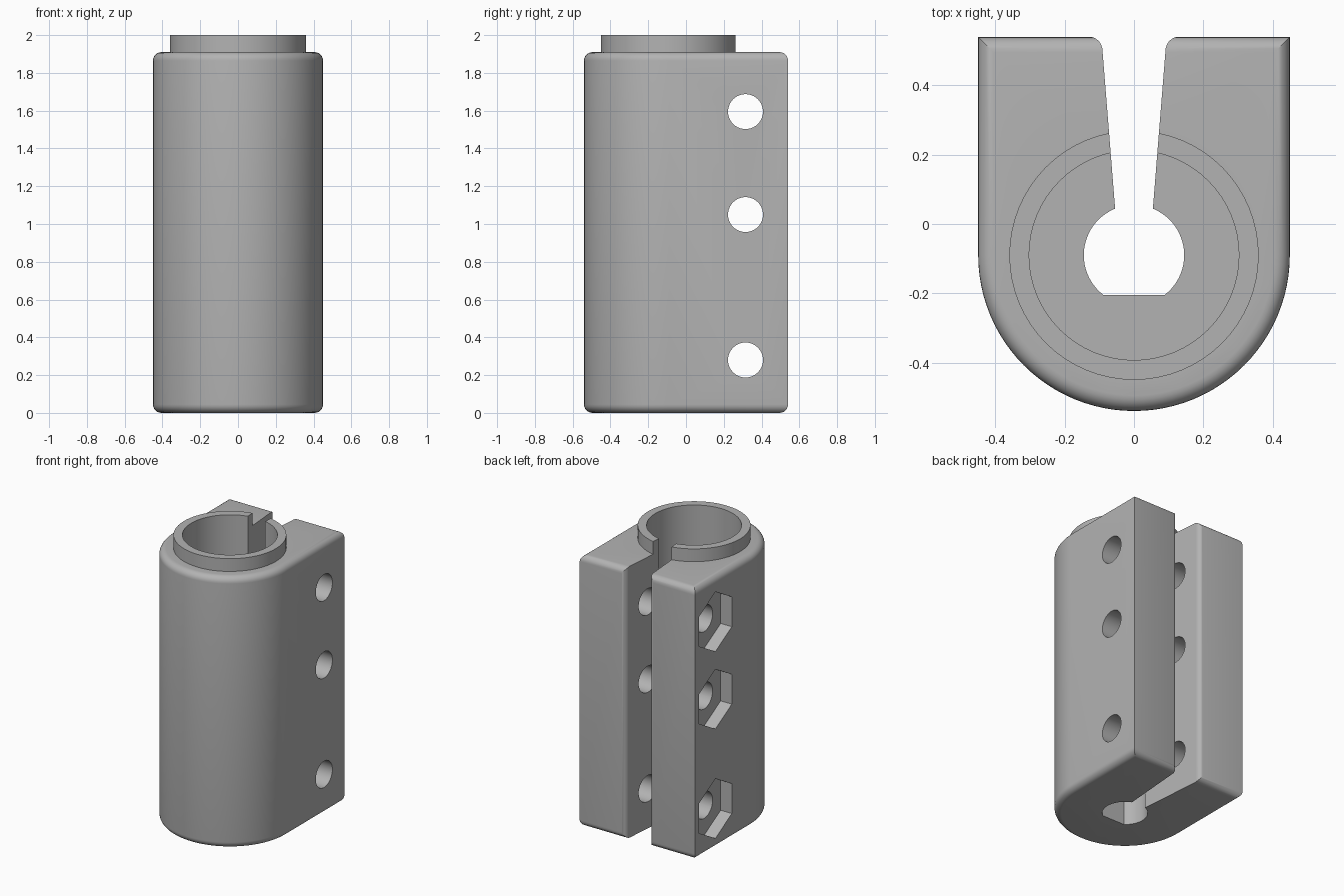
import bpy
import bmesh
from math import pi, sin, cos, asin, radians
from mathutils import Matrix

cube = bpy.data.objects.get("Cube")
if cube:
    bpy.data.objects.remove(cube, do_unlink=True)

# Main dimensions
HALF_W, BACK_Y, AXIS_Y = 0.45, 0.54, -0.09
BODY_TOP, TOP, BORE_FLOOR = 1.91, 2.0, 0.6
SCREW_Y, SCREW_Z = 0.315, (0.28, 1.05, 1.595)

grey = bpy.data.materials.new("plain grey")
grey.use_nodes = True
colour = (0.45, 0.45, 0.45, 1)
grey.diffuse_color = colour
grey.node_tree.nodes["Principled BSDF"].inputs["Base Color"].default_value = colour


def arc(cx, cy, r, start, end, n):
    return [(cx + r * cos(start + (end - start) * i / n),
             cy + r * sin(start + (end - start) * i / n)) for i in range(n + 1)]


def prism(name, outline, z0, z1, round_rims=0, matrix=None):
    """Extrude a counter-clockwise outline, optionally rounding both rims."""
    bm = bmesh.new()
    face = bm.faces.new([bm.verts.new((x, y, z0)) for x, y in outline])
    top = bmesh.ops.extrude_face_region(bm, geom=[face])["geom"]
    bmesh.ops.translate(bm, vec=(0, 0, z1 - z0),
                        verts=[v for v in top if isinstance(v, bmesh.types.BMVert)])
    bmesh.ops.recalc_face_normals(bm, faces=bm.faces)
    if round_rims:
        rims = [e for e in bm.edges if abs(e.verts[0].co.z - e.verts[1].co.z) < 1e-5]
        bmesh.ops.bevel(bm, geom=rims, offset=round_rims, segments=6,
                        profile=0.5, affect='EDGES')
    if matrix:
        bmesh.ops.transform(bm, matrix=matrix, verts=bm.verts)
    mesh = bpy.data.meshes.new(name)
    bm.to_mesh(mesh)
    bm.free()
    obj = bpy.data.objects.new(name, mesh)
    bpy.context.collection.objects.link(obj)
    mesh.materials.append(grey)
    return obj


def combine(target, tool, operation='DIFFERENCE'):
    """Apply a boolean and discard the tool."""
    mod = target.modifiers.new(tool.name, 'BOOLEAN')
    mod.operation, mod.solver, mod.object = operation, 'EXACT', tool
    bpy.context.view_layer.objects.active = target
    bpy.ops.object.modifier_apply(modifier=mod.name)
    bpy.data.objects.remove(tool, do_unlink=True)


def circle(r, n=64, cx=0, cy=AXIS_Y):
    return arc(cx, cy, r, 0, 2 * pi, n)[:-1]


# Clamp body: round front, square back, rounded top and bottom rims
outline = arc(0, AXIS_Y, HALF_W, pi, 2 * pi, 48) + [(HALF_W, BACK_Y), (-HALF_W, BACK_Y)]
clamp = prism("clamp_body", outline, 0, BODY_TOP, round_rims=0.045)

# Raised collar and the wide bore inside it
combine(clamp, prism("collar", circle(0.36), BODY_TOP - 0.2, TOP), 'UNION')
combine(clamp, prism("wide_bore", circle(0.303), BORE_FLOOR, TOP + 0.1))

# D-shaped shaft hole through the floor
flat = asin(0.115 / 0.145)
combine(clamp, prism("shaft_hole", arc(0, AXIS_Y, 0.145, -flat, pi + flat, 48),
                     -0.1, BORE_FLOOR + 0.1))

# Tapered slot, flaring out at the back to round its corners
flare = arc(0.131, BACK_Y - 0.039, 0.04, pi, pi / 2, 8)
half = [(0.051, 0.0)] + flare + [(0.131, 0.7)]
slot = half + [(-x, y) for x, y in reversed(half)]
combine(clamp, prism("slot", slot, -0.1, TOP + 0.1))

# Cross screws: round holes, with hexagonal nut pockets on the -x side
for z in SCREW_Z:
    across = Matrix.Translation((0, SCREW_Y, z)) @ Matrix.Rotation(pi / 2, 4, 'Y')
    combine(clamp, prism("screw_hole", circle(0.0925, 40, 0, 0), -0.6, 0.6, matrix=across))
    # local x runs along world -z, so a corner points up
    combine(clamp, prism("nut_pocket", circle(0.21, 6, 0, 0),
                         -0.6, -HALF_W + 0.087, matrix=across))

# Smooth curved walls, sharp edges elsewhere
bpy.ops.object.select_all(action='DESELECT')
clamp.select_set(True)
bpy.context.view_layer.objects.active = clamp
bpy.ops.object.shade_smooth_by_angle(angle=radians(30))
